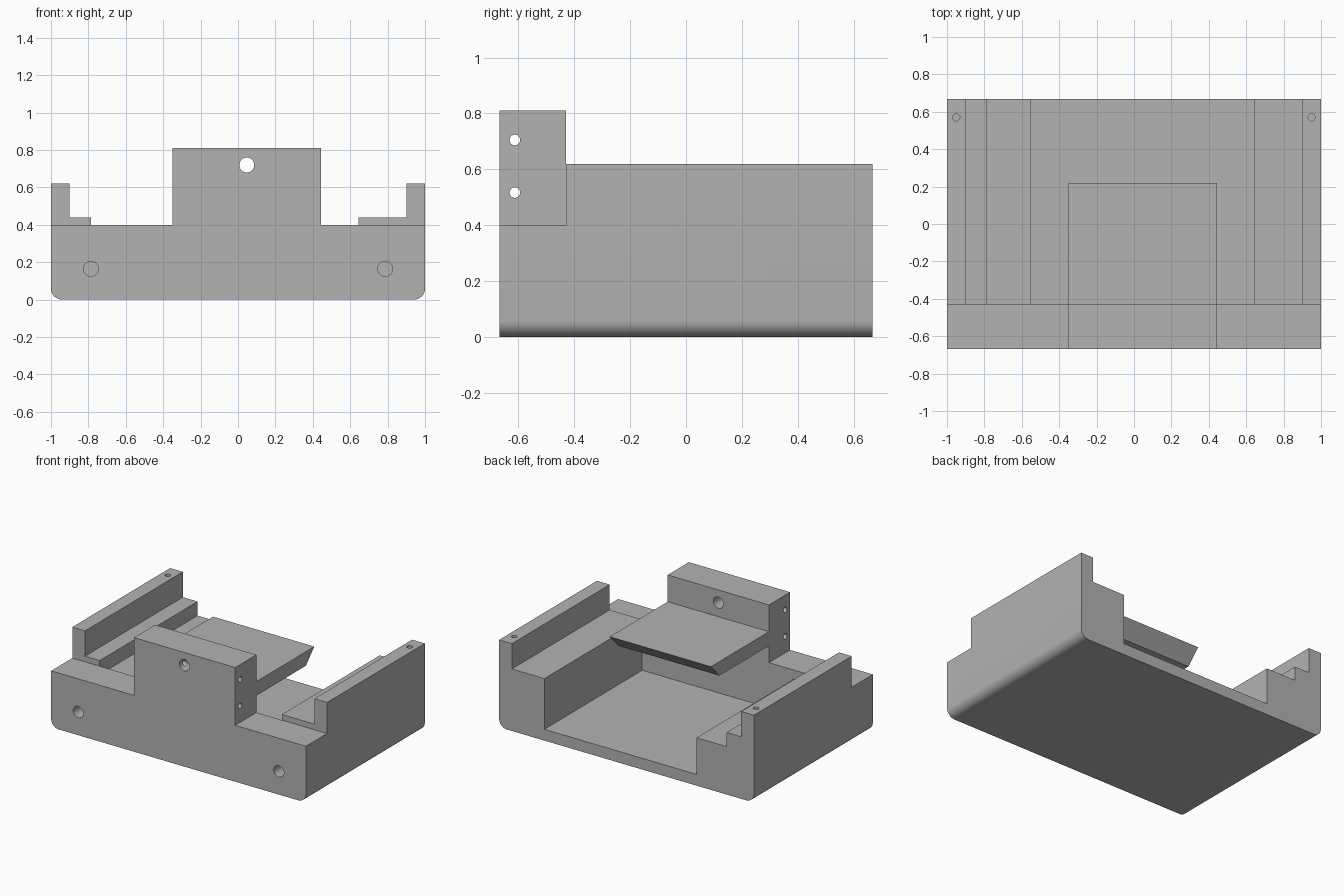
import bpy, bmesh
from math import sin, cos, pi
from mathutils import Vector

if "Cube" in bpy.data.objects:
    bpy.data.objects.remove(bpy.data.objects["Cube"], do_unlink=True)

grey = bpy.data.materials.new("plain_grey")
grey.use_nodes = True
GREY = (0.45, 0.45, 0.45, 1)
grey.diffuse_color = GREY
grey.node_tree.nodes["Principled BSDF"].inputs["Base Color"].default_value = GREY

BACK, FRONT, INNER = 0.667, -0.667, -0.43
WALL_TOP, RIM_TOP, TOWER_TOP = 0.40, 0.62, 0.81
TOWER_L, TOWER_R = 0.445, -0.35
ROUND = 0.06


def extrude(name, points, start, end):
    """Extrude a closed 3D outline from start to end offset vectors."""
    bm = bmesh.new()
    face = bm.faces.new([bm.verts.new(Vector(p) + Vector(start)) for p in points])
    out = bmesh.ops.extrude_face_region(bm, geom=[face])
    moved = [g for g in out["geom"] if isinstance(g, bmesh.types.BMVert)]
    bmesh.ops.translate(bm, verts=moved, vec=Vector(end) - Vector(start))
    bmesh.ops.recalc_face_normals(bm, faces=bm.faces)
    mesh = bpy.data.meshes.new(name)
    bm.to_mesh(mesh)
    bm.free()
    mesh.materials.append(grey)
    obj = bpy.data.objects.new(name, mesh)
    bpy.context.collection.objects.link(obj)
    return obj


def along_y(name, profile, y0, y1):
    return extrude(name, [(x, 0, z) for x, z in profile], (0, y0, 0), (0, y1, 0))


def hole(a, b, radius, sides=32):
    """Round cutter running from a to b along one axis."""
    a, b = Vector(a), Vector(b)
    turn = (b - a).to_track_quat("Z", "Y")
    ring = [turn @ Vector((radius * cos(2 * pi * i / sides),
                           radius * sin(2 * pi * i / sides), 0)) for i in range(sides)]
    return extrude("hole_cutter", ring, a, b)


def combine(target, other, operation):
    mod = target.modifiers.new("combine", "BOOLEAN")
    mod.operation, mod.solver, mod.object = operation, "EXACT", other
    bpy.ops.object.select_all(action="DESELECT")
    target.select_set(True)
    bpy.context.view_layer.objects.active = target
    bpy.ops.object.modifier_apply(modifier=mod.name)
    bpy.data.objects.remove(other, do_unlink=True)


# Rounded underside shared by the tray and the front wall, from -x to +x
STEPS = 8
arc = [(ROUND * (1 - cos(pi / 2 * i / STEPS)), ROUND * (1 - sin(pi / 2 * i / STEPS)))
       for i in range(STEPS + 1)]
underside = [(-1 + dx, z) for dx, z in arc] + [(1 - dx, z) for dx, z in reversed(arc)]

# Tray with stepped side rails, open at the back
rails = [(1, RIM_TOP), (0.9, RIM_TOP), (0.9, 0.44), (0.645, 0.44), (0.645, 0.08),
         (-0.55, 0.08), (-0.55, 0.34), (-0.785, 0.34), (-0.785, 0.44),
         (-0.9, 0.44), (-0.9, RIM_TOP), (-1, RIM_TOP)]
body = along_y("mount_body", underside + rails, INNER, BACK)

# Front wall with its raised tower
tower = [(1, WALL_TOP), (TOWER_L, WALL_TOP), (TOWER_L, TOWER_TOP),
         (TOWER_R, TOWER_TOP), (TOWER_R, WALL_TOP), (-1, WALL_TOP)]
combine(body, along_y("front_wall", underside + tower, FRONT, INNER), "UNION")

# Shelf behind the tower with an undercut edge
shelf = [(INNER, 0.62), (0.22, 0.62), (0.125, 0.52), (INNER, 0.52)]
combine(body, extrude("shelf", [(0, y, z) for y, z in shelf],
                      (TOWER_R, 0, 0), (TOWER_L, 0, 0)), "UNION")

# Holes: tower front to back, tower side to side, wall front, rim tops
cutters = [hole((0.047, -0.8, 0.72), (0.047, -0.3, 0.72), 0.04)]
for z in (0.705, 0.517):
    cutters.append(hole((-0.6, -0.612, z), (0.6, -0.612, z), 0.019))
for side in (-1, 1):
    cutters.append(hole((side * 0.787, -0.8, 0.165), (side * 0.787, -0.42, 0.165), 0.04))
    cutters.append(hole((side * 0.95, 0.57, 0.45), (side * 0.95, 0.57, 0.7), 0.019))
for cutter in cutters:
    combine(body, cutter, "DIFFERENCE")

bpy.ops.object.shade_smooth_by_angle(angle=pi / 6)
